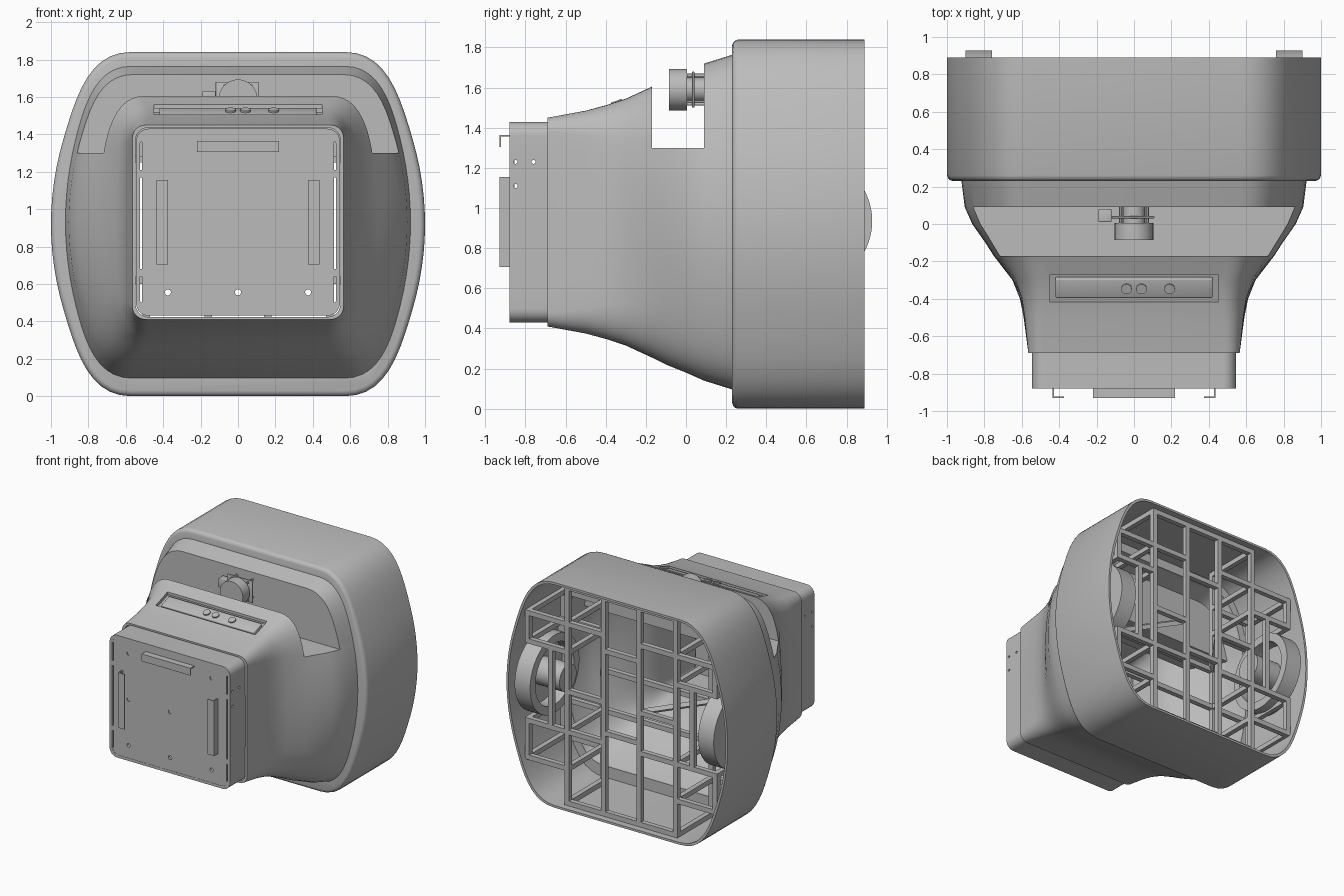
import bpy, bmesh, math
from mathutils import Vector

old = bpy.data.objects.get("Cube")
if old:
    bpy.data.objects.remove(old, do_unlink=True)

grey = bpy.data.materials.new("plain grey")
grey.use_nodes = True
grey.diffuse_color = (0.5, 0.5, 0.5, 1)
grey.node_tree.nodes["Principled BSDF"].inputs["Base Color"].default_value = (0.5, 0.5, 0.5, 1)


def finish(name, bm):
    bmesh.ops.recalc_face_normals(bm, faces=bm.faces)
    mesh = bpy.data.meshes.new(name)
    bm.to_mesh(mesh)
    bm.free()
    mesh.materials.append(grey)
    ob = bpy.data.objects.new(name, mesh)
    bpy.context.collection.objects.link(ob)
    return ob


def box(name, x, y, z, bevel=0):
    """Box from (min, max) pairs."""
    bm = bmesh.new()
    bmesh.ops.create_cube(bm, size=1)
    for v in bm.verts:
        v.co = [(a + b) / 2 + c * (b - a) for (a, b), c in zip((x, y, z), v.co)]
    if bevel:
        bmesh.ops.bevel(bm, geom=bm.edges[:], offset=bevel, segments=3, affect='EDGES', profile=0.5)
    return finish(name, bm)


def rod(name, start, end, radius, sides=32):
    """Cylinder, or square tube with four sides, between two points."""
    a, b = Vector(start), Vector(end)
    bm = bmesh.new()
    bmesh.ops.create_cone(bm, cap_ends=True, segments=sides, radius1=radius, radius2=radius, depth=(b - a).length)
    ob = finish(name, bm)
    turn = (b - a).to_track_quat('Z', 'Y').to_matrix().to_4x4()
    turn.translation = (a + b) / 2
    ob.data.transform(turn)
    return ob


def outline(w, h, flat, xs, zs, n=10):
    """Squarish outline: flat top, curved corners and bowed sides."""
    reach, slope = 0.55 * (h - zs), 2 * (w - xs) / zs
    p = [Vector(c) for c in ((flat, h), (flat + 0.6 * (xs - flat), h), (xs - slope * reach, zs + reach), (xs, zs))]
    q = []
    for i in range(n):
        t = i / n
        q.append(p[0] * (1 - t)**3 + p[1] * 3 * t * (1 - t)**2 + p[2] * 3 * t * t * (1 - t) + p[3] * t**3)
    for i in range(7):
        t = 1 - i / 6
        q.append(Vector((w - (w - xs) * t * t, zs * t)))
    back = q[-2::-1]
    return ([(x, z) for x, z in q] + [(x, -z) for x, z in back]
            + [(-x, -z) for x, z in q] + [(-x, z) for x, z in back])


def loft(name, sections, centre, inset=0):
    """Closed solid through (y, w, h, flat, xs, zs) sections."""
    bm = bmesh.new()
    rings = []
    for y, w, h, flat, xs, zs in sections:
        pts = outline(w - inset, h - inset, flat - inset / 2, xs - inset, zs - inset / 2)
        rings.append([bm.verts.new((x, y, z + centre)) for x, z in pts])
    for r, s in zip(rings, rings[1:]):
        for i in range(len(r)):
            j = (i + 1) % len(r)
            bm.faces.new((r[i], r[j], s[j], s[i]))
    bm.faces.new(rings[0])
    bm.faces.new(rings[-1])
    return finish(name, bm)


def cut(ob, *cutters, keep=False):
    """Subtract cutters and bake the result."""
    for c in cutters:
        m = ob.modifiers.new("cut", 'BOOLEAN')
        m.operation, m.object, m.solver = 'DIFFERENCE', c, 'EXACT'
    bpy.context.view_layer.update()
    mesh = bpy.data.meshes.new_from_object(ob.evaluated_get(bpy.context.evaluated_depsgraph_get()))
    ob.modifiers.clear()
    ob.data = mesh
    if not keep:
        for c in cutters:
            bpy.data.objects.remove(c, do_unlink=True)


# Flared neck with a notch across its top
neck_rows = [(-0.69, .565, .52, .49, .565, .45), (-0.5, .59, .555, .48, .585, .43),
             (-0.4, .61, .582, .48, .60, .41), (-0.3, .65, .615, .48, .635, .4),
             (-0.17, .75, .675, .5, .715, .39), (-0.1, .795, .71, .52, .755, .4),
             (0, .865, .75, .55, .81, .42), (0.09, .905, .79, .56, .845, .43),
             (0.25, .925, .84, .57, .87, .45)]
neck = loft("neck_shell", neck_rows, 0.93)
inner_rows = [(-0.75,) + neck_rows[0][1:]] + neck_rows[1:] + [(0.33,) + neck_rows[-1][1:]]
neck_inside = loft("neck_inside", inner_rows, 0.93, 0.022)
cut(neck_inside, box("notch_clearance", (-1.2, 1.2), (-0.19, 0.11), (1.28, 2)))
slot = box("slot_cutter", (-0.45, 0.45), (-0.42, -0.27), (1.44, 1.7))
cut(neck, box("notch", (-1.2, 1.2), (-0.17, 0.09), (1.3, 2)), slot)

# Rear housing, open at the back
rear = (1, .92, .57, .935, .45)
def rear_row(y, d):
    return (y, rear[0] - d, rear[1] - d, rear[2], rear[3] - d, rear[4])
housing = loft("rear_housing", [rear_row(0.23, .03), rear_row(0.235, .015), rear_row(0.245, .005),
                                rear_row(0.26, 0), rear_row(0.89, 0)], 0.92)
cut(housing, loft("housing_inside", [rear_row(0.27, 0), rear_row(1.1, 0)], 0.92, 0.018))
cut(housing, neck_inside, keep=True)
cut(neck, neck_inside)

# Control strip in the neck slot
strip = box("control_strip", (-0.42, 0.42), (-0.055, 0.055), (-0.03, 0.01), 0.008)
tray = box("control_tray", (-0.46, 0.46), (-0.085, 0.085), (-0.04, -0.025))
parts = [strip, tray] + [rod("control_button", (x, 0, 0), (x, 0, 0.02), 0.028) for x in (-0.04, 0.04, 0.19)]
for ob in parts:
    ob.location = (0, -0.342, 1.515)
    ob.rotation_euler.x = math.radians(20)

# Head frame and front plate
head_shape = (.545, .5, .475, .545, .43)
head = loft("head_frame", [(y,) + head_shape for y in (-0.88, -0.66)], 0.93)
cut(head, loft("head_inside", [(y,) + head_shape for y in (-1, -0.5)], 0.93, 0.022))
dimples = [rod("dimple", (s * 0.5, y, z), (s * 0.6, y, z), 0.01, 16)
           for s in (-1, 1) for y, z in ((-0.85, 1.23), (-0.76, 1.23), (-0.85, 1.11))]
cut(head, *dimples)
plate = loft("front_plate", [(y,) + head_shape for y in (-0.878, -0.855)], 0.93, 0.012)
holes = [rod("hole", (x, -0.9, z), (x, -0.8 if z < 0.6 else -0.87, z), 0.016, 20)
         for x in (-0.375, 0, 0.375) for z in (0.555, 0.93, 1.305)]
slits = [box("slit", (s * 0.518 - 0.005, s * 0.518 + 0.005), (-1, -0.8), span)
         for s in (-1, 1) for span in ((0.5, 0.64), (0.68, 1.17), (1.21, 1.36))]
cut(plate, *holes, *slits)

# Angle brackets on the front
box("top_bracket_face", (-0.22, 0.22), (-0.93, -0.922), (1.305, 1.365))
box("top_bracket_ledge", (-0.22, 0.22), (-0.93, -0.87), (1.357, 1.365))
for s in (-1, 1):
    box("side_bracket_face", sorted((s * 0.375, s * 0.435)), (-0.93, -0.922), (0.705, 1.155))
    box("side_bracket_ledge", sorted((s * 0.427, s * 0.435)), (-0.93, -0.87), (0.705, 1.155))

# Sensor drum mounted in the notch
rod("sensor_drum", (0, -0.085, 1.59), (0, 0.005, 1.59), 0.103, 48)
rod("sensor_core", (0, 0, 1.59), (0, 0.1, 1.59), 0.06)
box("sensor_plate", (-0.12, 0.11), (0.03, 0.042), (1.5, 1.68), 0.004)
box("sensor_clip", (-0.19, -0.12), (0.01, 0.08), (1.56, 1.63), 0.006)
for a in range(4):
    t = math.radians(45 + 90 * a)
    x, z = 0.1 * math.cos(t), 1.59 + 0.1 * math.sin(t)
    rod("sensor_standoff", (x, 0.005, z), (x, 0.1, z), 0.009, 12)

# Drive wheels
for s in (-1, 1):
    tyre = rod("wheel", (s * 0.76, 0.61, 0.935), (s * 0.9, 0.61, 0.935), 0.318, 72)
    cut(tyre, rod("wheel_hollow", (s * 0.7, 0.61, 0.935), (s * 0.87, 0.61, 0.935), 0.25, 72),
        rod("wheel_bore", (s * 0.7, 0.61, 0.935), (s * 1, 0.61, 0.935), 0.1, 48))
    rod("wheel_hub", (s * 0.64, 0.61, 0.935), (s * 0.88, 0.61, 0.935), 0.11, 40)

# Inner frame of square bars
def bar(a, b, t=0.02):
    lo = [min(p, q) - t for p, q in zip(a, b)]
    hi = [max(p, q) + t for p, q in zip(a, b)]
    box("frame_bar", *zip(lo, hi))

back, deep = 0.82, 0.36
levels = (0.32, 0.62, 1.27, 1.5)
for s in (-1, 1):
    for x in (0.16, 0.49):
        bar((s * x, back, 0.04), (s * x, back, 1.8))
    bar((s * 0.49, deep, 0.04), (s * 0.49, deep, 1.8))
    bar((s * 0.64, back, 0.62), (s * 0.64, back, 1.27))
    for z in levels:
        bar((s * 0.49, back, z), (s * 0.85, back, z))
        bar((s * 0.49, deep, z), (s * 0.85, deep, z))
        for x in (0.49, 0.85):
            bar((s * x, deep, z), (s * x, back, z))
    for z in levels[::2]:
        for y in (deep, back):
            bar((s * 0.85, y, z), (s * 0.85, y, z + (0.3 if z < 1 else 0.23)))
    for z in (0.04, 0.62, 0.95, 1.5, 1.8):
        bar((s * 0.16, back, z), (s * 0.49, back, z))
    for z in (0.04, 1.8):
        bar((s * 0.49, deep, z), (s * 0.49, back, z))
    rod("frame_brace", (s * 0.16, back, 0.95), (s * 0.49, deep, 0.95), 0.025, 4)
for z in (0.04, 0.7, 1.37, 1.8):
    bar((-0.16, back, z), (0.16, back, z))
for z in (0.62, 0.95):
    bar((-0.49, deep, z), (0.49, deep, z))

# Smooth the curved surfaces, keep edges crisp
bpy.ops.object.select_all(action='DESELECT')
for ob in bpy.context.collection.objects:
    if ob.type == 'MESH':
        ob.select_set(True)
        bpy.context.view_layer.objects.active = ob
bpy.ops.object.shade_smooth_by_angle(angle=math.radians(30))
